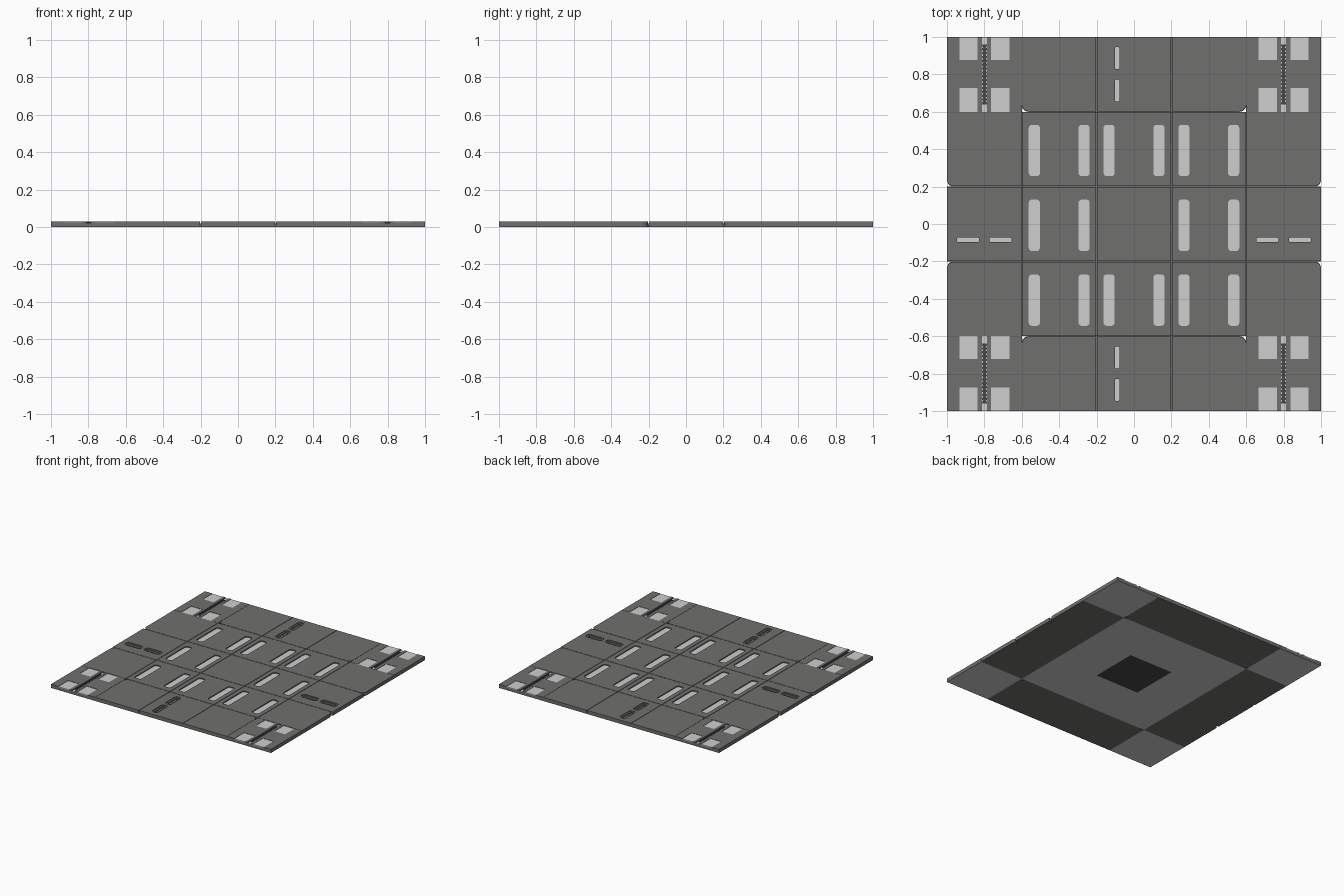
import bpy, bmesh, math

if "Cube" in bpy.data.objects:
    bpy.data.objects.remove(bpy.data.objects["Cube"])


def material(name, r, g, b):
    m = bpy.data.materials.new(name)
    m.diffuse_color = (r, g, b, 1)
    m.use_nodes = True
    m.node_tree.nodes["Principled BSDF"].inputs["Base Color"].default_value = m.diffuse_color
    return m


GREY = material("panel grey", 0.162, 0.162, 0.153)
LIGHT = material("light grey", 0.62, 0.62, 0.62)
DARK = material("dark grey", 0.065, 0.065, 0.065)

T = 0.4          # tile size
TOP = 0.03       # finished height
GAP = 0.002      # half width of the seams between panels


def rect(x0, x1, y0, y1, r=(0, 0, 0, 0), n=5):
    """Rectangle outline; r gives the radius of each corner, counter-clockwise."""
    pts = []
    corners = [(x0, y0, 1, 1), (x1, y0, -1, 1), (x1, y1, -1, -1), (x0, y1, 1, -1)]
    for k, (x, y, sx, sy) in enumerate(corners):
        if r[k] == 0:
            pts.append((x, y))
            continue
        for i in range(n + 1):
            a = math.pi + (k + i / n) * math.pi / 2
            pts.append((x + sx * r[k] + r[k] * math.cos(a),
                        y + sy * r[k] + r[k] * math.sin(a)))
    return pts


def box_at(cx, cy, w, h, r=0.0):
    return rect(cx - w / 2, cx + w / 2, cy - h / 2, cy + h / 2, (r,) * 4)


def plate(name, loops, z0, z1, mat, bottom=None):
    """Flat plate: first loop is the outline, further loops are holes."""
    cu = bpy.data.curves.new(name, 'CURVE')
    cu.dimensions, cu.fill_mode, cu.extrude = '2D', 'BOTH', (z1 - z0) / 2
    for pts in loops:
        s = cu.splines.new('POLY')
        s.points.add(len(pts) - 1)
        for p, (x, y) in zip(s.points, pts):
            p.co = (x, y, 0, 1)
        s.use_cyclic_u = True
    tmp = bpy.data.objects.new(name + "_outline", cu)
    bpy.context.collection.objects.link(tmp)
    dg = bpy.context.evaluated_depsgraph_get()
    me = bpy.data.meshes.new_from_object(tmp.evaluated_get(dg))
    bpy.data.objects.remove(tmp)
    me.materials.clear()
    me.materials.append(mat)
    me.materials.append(bottom or mat)
    bm = bmesh.new()
    bm.from_mesh(me)
    bmesh.ops.remove_doubles(bm, verts=bm.verts, dist=1e-5)
    bmesh.ops.recalc_face_normals(bm, faces=bm.faces)
    for f in bm.faces:
        f.smooth = False
        f.material_index = 1 if f.normal.z < -0.5 else 0
    bm.to_mesh(me)
    bm.free()
    ob = bpy.data.objects.new(name, me)
    ob.location.z = (z0 + z1) / 2
    bpy.context.collection.objects.link(ob)
    return ob


def tile_outline(cx, cy, gap, r=(0, 0, 0, 0)):
    """Tile square, inset on every side that meets a neighbour."""
    def side(v):
        return 0 if abs(v) > 0.99 else gap
    x0, x1, y0, y1 = cx - T / 2, cx + T / 2, cy - T / 2, cy + T / 2
    return rect(x0 + side(x0), x1 - side(x1), y0 + side(y0), y1 - side(y1), r)


def centre_tile(cx, cy):
    plate("centre_base", [tile_outline(cx, cy, 0)], 0, 0.02, GREY, DARK)
    plate("centre_panel", [tile_outline(cx, cy, GAP)], 0.02, TOP, GREY)


def slotted_tile(cx, cy):
    slots = [box_at(cx + s * 0.133, cy - 0.007, 0.06, 0.275, 0.018) for s in (-1, 1)]
    plate("slotted_base", [tile_outline(cx, cy, 0)], 0, 0.019, GREY, LIGHT)
    plate("slotted_panel", [tile_outline(cx, cy, GAP)] + slots, 0.019, TOP, GREY)
    for s in slots:
        plate("lamp_strip", [s], 0.019, 0.022, LIGHT)


def edge_tile(cx, cy):
    # one rounded corner on the end tiles of each side
    r = [0, 0, 0, 0]
    if abs(cx) > 0.1 and abs(cy) > 0.1:
        if abs(cy) > 0.6:      # front and back: corner towards the corner tile
            sx, sy = cx > 0, cy < 0
        else:                  # left and right: outer corner near the middle
            sx, sy = cx > 0, cy < 0
        r[{(0, 0): 0, (1, 0): 1, (1, 1): 2, (0, 1): 3}[(int(sx), int(sy))]] = 0.036
    wide, slim = [], []
    if min(abs(cx), abs(cy)) < 0.1:      # middle tiles carry two vents
        for s in (-1, 1):
            if abs(cx) < 0.1:
                wide.append(box_at(cx - 0.09, cy + s * 0.087, 0.052, 0.145, 0.018))
                slim.append(box_at(cx - 0.09, cy + s * 0.087, 0.024, 0.118, 0.008))
            else:
                wide.append(box_at(cx + s * 0.087, cy - 0.085, 0.145, 0.052, 0.018))
                slim.append(box_at(cx + s * 0.087, cy - 0.085, 0.118, 0.024, 0.008))
    plate("edge_base", [tile_outline(cx, cy, 0, r)], 0, 0.008, GREY)
    plate("edge_body", [tile_outline(cx, cy, GAP, r)] + slim, 0.008, 0.024, GREY)
    plate("edge_panel", [tile_outline(cx, cy, GAP, r)] + wide, 0.024, TOP, GREY)
    for s in slim:
        plate("vent_floor", [s], 0.008, 0.010, LIGHT)


def corner_tile(cx, cy):
    plate("corner_base", [tile_outline(cx, cy, 0)], 0, 0.021, GREY, LIGHT)
    h = T / 2
    for s in (-1, 1):
        # half panel with a notch at each end
        half = [(0.0135, -h), (0.036, -h), (0.036, -0.073), (0.134, -0.073),
                (0.134, -h), (h, -h), (h, h), (0.134, h), (0.134, 0.077),
                (0.036, 0.077), (0.036, h), (0.0135, h)]
        plate("corner_panel", [[(cx + s * x, cy + y) for x, y in half]],
              0.021, TOP, GREY)
        for y0, y1 in ((-h, -0.073), (0.077, h)):
            xa, xb = sorted((cx + s * 0.036, cx + s * 0.134))
            plate("light_insert", [rect(xa, xb, cy + y0, cy + y1)], 0.021, 0.0275, LIGHT)
    # channel with a toothed rack
    plate("channel_floor", [box_at(cx, cy, 0.027, T)], 0.021, 0.022, LIGHT)
    plate("rack_strip", [box_at(cx, cy, 0.016, 0.32)], 0.022, 0.024, DARK)
    for i in range(16):
        plate("rack_tooth", [box_at(cx, cy - 0.155 + i * 0.31 / 15, 0.026, 0.012)],
              0.022, 0.028, DARK)


# Lay out the five by five floor
for i in range(-2, 3):
    for j in range(-2, 3):
        ring, both = max(abs(i), abs(j)), abs(i) == abs(j) == 2
        build = (corner_tile if both else edge_tile if ring == 2
                 else slotted_tile if ring == 1 else centre_tile)
        build(i * T, j * T)
